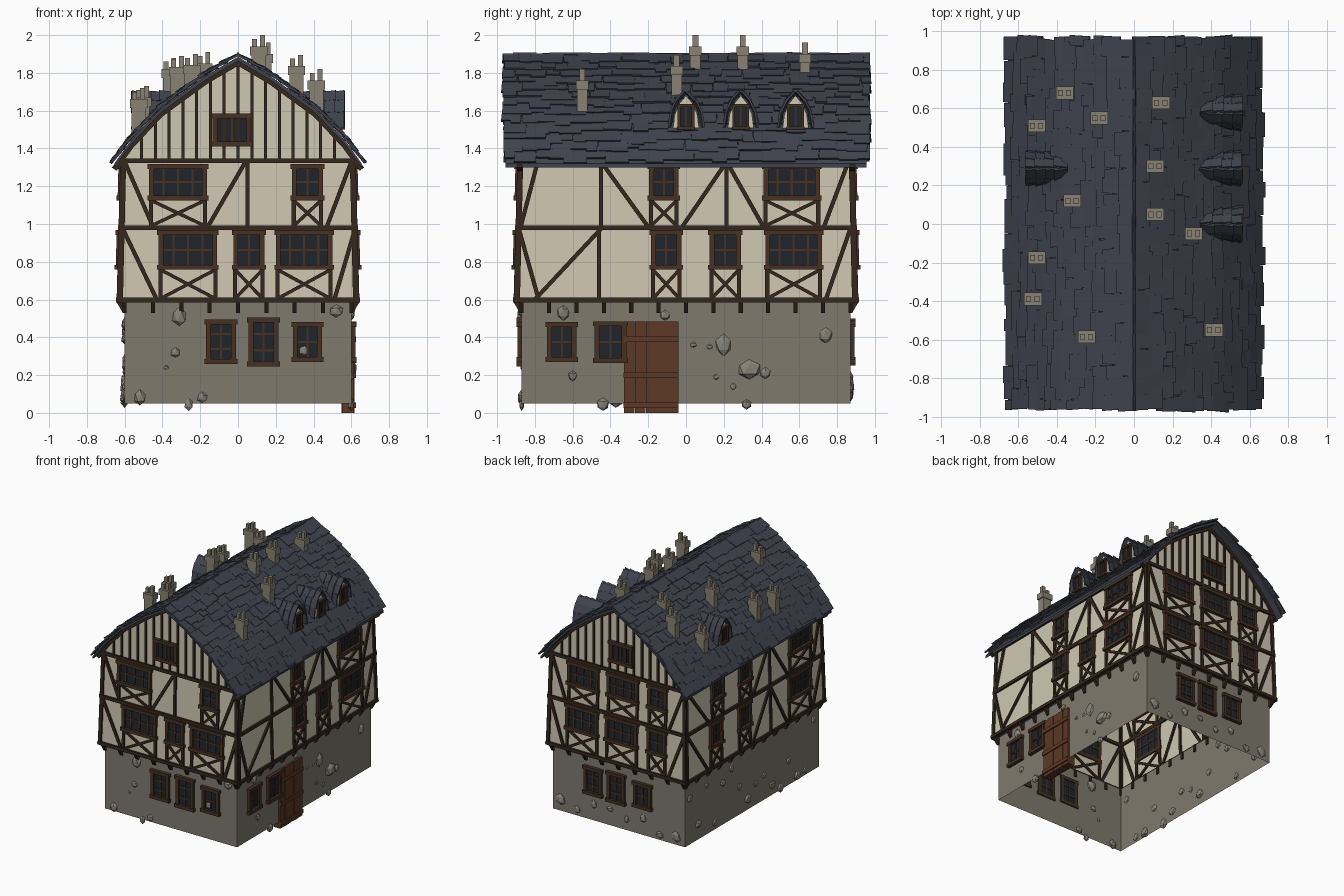
import bpy, bmesh, random
from math import hypot
from mathutils import Vector, Matrix

if "Cube" in bpy.data.objects:
    bpy.data.objects.remove(bpy.data.objects["Cube"])

random.seed(4)
R = random.uniform
COLORS = {"stone": (.21, .195, .155), "plaster": (.62, .57, .44), "timber": (.035, .02, .012),
          "frame": (.06, .03, .015), "glass": (.014, .018, .024), "slate": (.05, .056, .075),
          "door": (.11, .04, .018), "chimney": (.25, .225, .17), "rock": (.24, .23, .19)}
mats, parts = {}, {}
for k, c in COLORS.items():
    mats[k] = bpy.data.materials.new(k)
    mats[k].diffuse_color = (*c, 1)


def part(name, mat):
    if name not in parts:
        parts[name] = (bmesh.new(), mat)
    return parts[name][0]


def hexa(name, mat, pts):
    bm = part(name, mat)
    v = [bm.verts.new(p) for p in pts]
    for f in ((0, 1, 2, 3), (7, 6, 5, 4), (0, 4, 5, 1), (1, 5, 6, 2), (2, 6, 7, 3), (3, 7, 4, 0)):
        bm.faces.new([v[i] for i in f])


def box(name, mat, c, s):
    q = [(-1, -1), (1, -1), (1, 1), (-1, 1)]
    hexa(name, mat, [(c[0] + a * s[0] / 2, c[1] + b * s[1] / 2, c[2] + k * s[2] / 2)
                     for k in (-1, 1) for a, b in q])


# point on a wall: u along the wall, z up, d outwards
def P(side, u, z, d, zw=None):
    w = z if zw is None else zw
    t = min(max((w - .59) / .75, 0), 1) * .02
    hx, hy = (.60, .87) if w < .57 else (.63 - t, .90 - t)
    return {"F": (u, -hy - d, z), "B": (u, hy + d, z),
            "R": (hx + d, u, z), "L": (-hx - d, u, z)}[side]


def beam(side, a, b, w=.022, name="timber_frame", mat="timber", d0=-.012, d1=.013):
    du, dz = b[0] - a[0], b[1] - a[1]
    n = hypot(du, dz)
    ou, oz = -dz / n * w / 2, du / n * w / 2
    q = [(a[0] + ou, a[1] + oz), (b[0] + ou, b[1] + oz), (b[0] - ou, b[1] - oz), (a[0] - ou, a[1] - oz)]
    hexa(name, mat, [P(side, u, z, d) for d in (d0, d1) for u, z in q])


def window(side, u0, u1, z0, z1, cols, rows):
    fr = ("window_frames", "frame", -.01)
    w, zm = .026, (z0 + z1) / 2
    beam(side, (u0, zm), (u1, zm), z1 - z0 - .02, "window_glass", "glass", -.005, .006)
    for u in (u0 + w / 2, u1 - w / 2):
        beam(side, (u, z0), (u, z1), w, *fr, .022)
    for z in (z0 + w / 2, z1 - w / 2):
        beam(side, (u0 - .008, z), (u1 + .008, z), w, *fr, .028)
    for i in range(1, cols):
        u = u0 + (u1 - u0) * i / cols
        beam(side, (u, z0), (u, z1), .011, *fr, .013)
    for i in range(1, rows):
        z = z0 + (z1 - z0) * i / rows
        beam(side, (u0, z), (u1, z), .011, *fr, .013)


def bay(side, u0, u1, upper):
    """Storey window with crossed braces below it."""
    z0, z1, zb = (1.125, 1.318, .99) if upper else (.758, .968, .605)
    window(side, u0, u1, z0, z1, 4 if u1 - u0 > .22 else 2, 2)
    for u in (u0 + .01, u1 - .01):
        beam(side, (u, zb), (u, z0))
    beam(side, (u0 + .01, zb), (u1 - .01, z0), .018)
    beam(side, (u0 + .01, z0), (u1 - .01, zb), .018)


# roof outline: half profile (x, z) from ridge to eave
PROF = [(0, 1.885), (.17, 1.785), (.41, 1.61), (.565, 1.445), (.655, 1.32)]


def roofz(x):
    x = abs(x)
    for (a, za), (b, zb) in zip(PROF, PROF[1:]):
        if x <= b:
            return za + (zb - za) * (x - a) / (b - a)
    return PROF[-1][1]


def arc(s):
    for (a, za), (b, zb) in zip(PROF, PROF[1:]):
        n = hypot(b - a, zb - za)
        if s <= n or (b, zb) == PROF[-1]:
            return Vector((a + (b - a) * s / n, za + (zb - za) * s / n)), Vector((za - zb, b - a)) / n
        s -= n


# wall shells, open underneath
def shell(name, mat, rings):
    bm = part(name, mat)
    loops = [[bm.verts.new((sx * x, sy * y, z)) for sx, sy in ((-1, -1), (1, -1), (1, 1), (-1, 1))]
             for x, y, z in rings]
    for a, b in zip(loops, loops[1:]):
        for i in range(4):
            j = (i + 1) % 4
            bm.faces.new((a[i], a[j], b[j], b[i]))


shell("stone_ground_floor", "stone", [(.60, .87, .05), (.60, .87, .59), (.63, .90, .59)])
shell("plaster_walls", "plaster", [(.63, .90, .59), (.61, .88, 1.34)])
bm = part("plaster_walls", "plaster")
half = [(.61, 1.34)] + [(x, z - .015) for x, z in PROF[3::-1]]
for y in (-.88, .88):
    bm.faces.new([bm.verts.new((x, y, z)) for x, z in half + [(-x, z) for x, z in half[-2::-1]]])

# horizontal rails, corner posts and jetty brackets
for side, h in (("F", .63), ("B", .63), ("R", .90), ("L", .90)):
    for z, k in ((.597, .008), (.98, 0), (1.335, -.01)):
        beam(side, (-h - k, z), (h + k, z), .026, d1=.016)
    for s in (-1, 1):
        beam(side, (s * (h - .008), .6), (s * (h - .025), 1.335), .026)
    n = round(h * 2 / .15)
    for i in range(n + 1):
        u = -h + .03 + (2 * h - .06) * i / n
        hexa("jetty_brackets", "timber", [P(side, u + a, z, d, .3) for a in (-.011, .011)
             for d, z in ((-.01, .53), (.01, .53), (.045, .59), (-.01, .59))])

# gable studs, bargeboards and attic windows
for side in "FB":
    for i in range(-7, 8):
        u = i * .073
        beam(side, (u, 1.34), (u, roofz(u) - .02), .016)
    for s in (-1, 1):
        for a, b in zip(PROF, PROF[1:]):
            beam(side, (s * a[0], a[1] - .03), (s * b[0], b[1] - .03), .03)
    window(side, -.135, .07, 1.41, 1.585, 2, 1)

# storey windows: (start, end, upper storey?)
BAYS = {"F": [(-.47, -.165, 1), (.285, .45, 1), (-.42, -.11, 0), (-.025, .14, 0), (.2, .5, 0)],
        "R": [(-.195, -.04, 1), (.41, .71, 1), (-.185, -.025, 0), (.125, .29, 0), (.42, .72, 0)],
        "B": [(.17, .45, 1), (-.19, .09, 1), (-.45, -.28, 1), (.17, .46, 0), (-.19, .1, 0), (-.45, -.28, 0)],
        "L": [(.4, .56, 1), (.04, .2, 1), (-.74, -.45, 1), (.43, .59, 0), (.06, .22, 0), (-.72, -.43, 0)]}
for side, rows in BAYS.items():
    for r in rows:
        bay(side, *r)

# ground floor windows
for side, u0, u1, z0, z1, r in (("F", -.17, -.01, .26, .495, 3), ("F", .055, .215, .245, .505, 3),
                                ("F", .29, .445, .27, .48, 2), ("R", -.735, -.58, .27, .48, 2),
                                ("R", -.485, -.315, .265, .485, 2), ("B", .15, .31, .26, .49, 3),
                                ("B", -.06, .1, .25, .5, 3), ("B", -.3, -.14, .27, .48, 2)):
    window(side, u0, u1, z0, z1, 2, r)

# posts and slanted braces: (side, top u, bottom u, upper storey?)
for side, a, b, up in (("F", -.6, -.45, 1), ("F", .04, -.16, 1), ("F", .05, .05, 1), ("F", .6, .47, 1),
                       ("F", -.61, -.43, 0), ("F", .62, .51, 0),
                       ("R", -.785, -.875, 1), ("R", -.45, -.45, 1), ("R", -.45, -.2, 1), ("R", .215, -.02, 1),
                       ("R", .215, .215, 1), ("R", .215, .41, 1), ("R", .86, .73, 1),
                       ("R", -.45, -.8, 0), ("R", -.46, -.46, 0), ("R", -.885, -.78, 0), ("R", .87, .74, 0),
                       ("B", .6, .47, 1), ("B", -.6, -.47, 1), ("B", .61, .48, 0), ("B", -.61, -.47, 0),
                       ("L", .87, .6, 1), ("L", -.2, -.2, 1), ("L", -.2, .02, 1), ("L", -.2, -.43, 1),
                       ("L", -.86, -.76, 1), ("L", .88, .62, 0), ("L", -.2, -.2, 0), ("L", -.2, .04, 0),
                       ("L", -.2, -.41, 0), ("L", -.88, -.74, 0)):
    beam(side, (a, 1.33 if up else .975), (b, .985 if up else .6))

# plank door with cross boards
for i in range(5):
    box("door", "door", (.583, -.301 + i * .058, .242), (.062 + .006 * (i % 2), .056, .484))
for z in (.04, .2, .39):
    box("door", "door", (.6, -.185, z), (.05, .29, .03))

# roof boards and loose slate courses
for s in (-1, 1):
    for (a, za), (b, zb) in zip(PROF, PROF[1:]):
        hexa("roof_boards", "slate", [(s * x, y, z + o) for o in (-.022, 0)
             for x, z, y in ((a, za, -.955), (b, zb, -.955), (b, zb, .955), (a, za, .955))])
    for row in range(13):
        y = -.975 + R(0, .015)
        while y < .955:
            w = min(R(.05, .13), .975 - y)
            s0 = row * .064 + R(-.012, .012) if row else -.015
            s1 = min(s0 + R(.085, .12), .885)
            (p, n), (q, m) = arc(s0), arc(s1)
            h0, h1, th = R(0, .006), R(.008, .017), .012
            tw = R(-.008, .008)
            hexa("roof_slates", "slate",
                 [(s * v.x, yy, v.y) for k in (0, th) for v, yy in
                  ((p + n * (h0 + k), y), (p + n * (h0 + k), y + w),
                   (q + m * (h1 + k), y + w + tw), (q + m * (h1 + k), y + tw))])
            y += w - .002

# dormers: plaster front, window, pointed slate hood
HOOD = [(-.075, 1.515), (-.064, 1.59), (-.036, 1.648), (0, 1.688), (.036, 1.648), (.064, 1.59), (.075, 1.515)]
for s, yc in ((1, .0), (1, .29), (1, .58), (-1, .29)):
    bm = part("dormer_walls", "plaster")
    ring = [[bm.verts.new((s * x, yc + y * .92, z - .008)) for y, z in HOOD] for x in (.545, .33)]
    bm.faces.new(ring[0])
    for i in range(6):
        bm.faces.new((ring[0][i], ring[0][i + 1], ring[1][i + 1], ring[1][i]))
    box("dormer_glass", "glass", (s * .545, yc, 1.565), (.008, .07, .11))
    for o in (-.037, .037):
        box("dormer_frames", "frame", (s * .55, yc + o, 1.565), (.026, .014, .13))
    for z in (1.507, 1.628):
        box("dormer_frames", "frame", (s * .552, yc, z), (.03, .095, .016))
    box("dormer_frames", "frame", (s * .549, yc, 1.565), (.012, .008, .11))
    for x in (.35, .40, .45, .50):
        for (ya, za), (yb, zb) in zip(HOOD, HOOD[1:]):
            t = Vector((yb - ya, zb - za)).normalized()
            n = Vector((-t.y, t.x))
            a, b = Vector((yc + ya, za)) - t * .006, Vector((yc + yb, zb)) + t * .006
            x0, x1, h = x - R(0, .01), x + .055 + R(0, .014), R(.006, .014)
            hexa("dormer_slates", "slate", [(s * xx, v.x, v.y) for k in (0, .011) for xx, v in
                 ((x0, a + n * k), (x1, a + n * (h + k)), (x1, b + n * (h + k)), (x0, b + n * k))])

# chimneys with cap and two pots: (x, y, top)
for x, y, top in ((-.36, .68, 1.88), (-.505, .51, 1.72), (-.18, .55, 1.91), (.14, .63, 1.96),
                  (.11, .30, 2.0), (.11, .05, 2.0), (.31, -.05, 1.895), (.415, -.55, 1.82),
                  (-.32, .12, 1.89), (-.505, -.175, 1.73), (-.525, -.39, 1.72), (-.245, -.585, 1.90)):
    z0 = roofz(x) - .06
    box("chimneys", "chimney", (x, y, (z0 + top - .1) / 2), (.075, .055, top - .1 - z0))
    box("chimneys", "chimney", (x, y, top - .083), (.092, .066, .048))
    box("chimneys", "chimney", (x - .022, y, top - .04), (.026, .03, .04))
    box("chimneys", "chimney", (x + .02, y, top - .03), (.026, .03, .06))


# rocks set in the ground floor walls
def rock(side, u, z, r):
    bm = part("wall_rocks", "rock")
    vs = bmesh.ops.create_icosphere(bm, subdivisions=1, radius=r)["verts"]
    k = (R(.8, 1.1), R(.8, 1.1), R(.8, 1.1))
    c = Vector(P(side, u, z, 0, .3))
    for v in vs:
        v.co = c + Vector([v.co[i] * k[i] * R(.85, 1.1) * (.55 if (side in "RL") == (i == 0) and i < 2 else 1)
                           for i in range(3)])


for u, z, r in ((-.31, .51, .05), (-.33, .32, .03), (-.38, .24, .015), (-.52, .08, .04), (-.26, .045, .03),
                (-.19, .08, .033), (.35, .33, .033), (.52, .54, .042)):
    rock("F", u, z, r)
for u, z, r in ((-.65, .53, .045), (-.6, .195, .03), (-.44, .045, .035), (-.11, .515, .03), (.04, .36, .02),
                (.125, .35, .017), (.2, .36, .055), (.74, .41, .045), (.335, .23, .06), (.42, .21, .033),
                (.16, .19, .02), (.25, .14, .02), (.32, .045, .03)):
    rock("R", u, z, r)
for i in range(16):
    rock("L", -.8 + i * .107, R(.06, .5), R(.025, .05))
for i in range(8):
    rock("B", -.52 + i * .15, R(.06, .2), R(.02, .045))

for name, (bm, mat) in parts.items():
    bmesh.ops.recalc_face_normals(bm, faces=bm.faces)
    me = bpy.data.meshes.new(name)
    bm.to_mesh(me)
    bm.free()
    me.materials.append(mats[mat])
    bpy.context.collection.objects.link(bpy.data.objects.new(name, me))

for m in bpy.data.materials:
    if m.users and not m.is_grease_pencil:
        m.use_nodes = True
        m.node_tree.nodes["Principled BSDF"].inputs["Base Color"].default_value = m.diffuse_color
